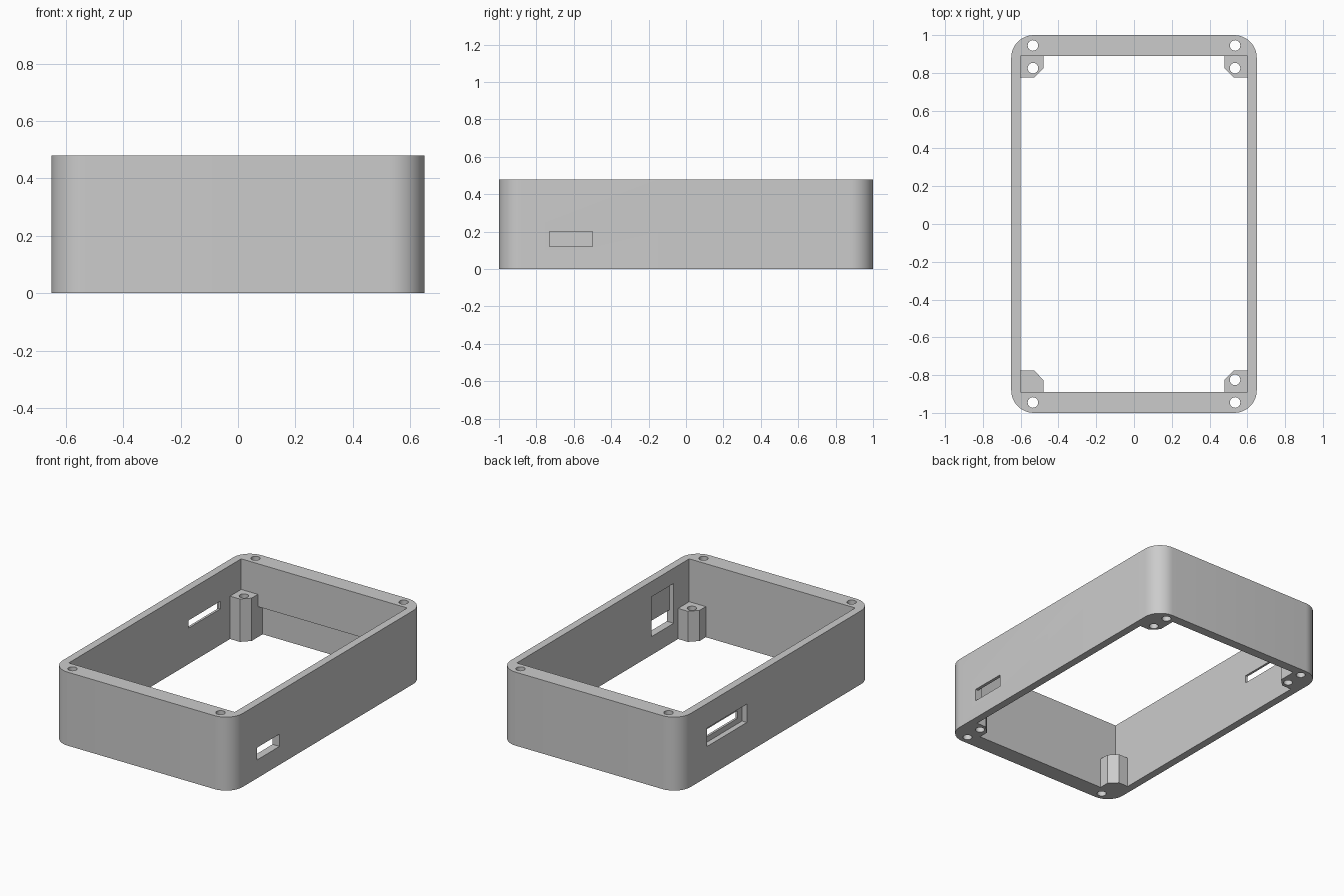
import bpy
import math

if "Cube" in bpy.data.objects:
    bpy.data.objects.remove(bpy.data.objects["Cube"], do_unlink=True)

HX, HY, HEIGHT = 0.65, 1.0, 0.48      # outer half sizes and height
IX, IY = 0.60, 0.89                   # inner half sizes
RADIUS, HOLE = 0.12, 0.028

grey = bpy.data.materials.new("light_grey")
grey.use_nodes = True
colour = (0.6, 0.6, 0.6, 1)
grey.diffuse_color = colour
grey.node_tree.nodes["Principled BSDF"].inputs["Base Color"].default_value = colour


def prism(name, outline, z0, z1):
    """Extrude a counter-clockwise outline from z0 to z1."""
    n = len(outline)
    verts = [(x, y, z) for z in (z0, z1) for x, y in outline]
    faces = [tuple(reversed(range(n))), tuple(range(n, 2 * n))]
    faces += [(i, (i + 1) % n, (i + 1) % n + n, i + n) for i in range(n)]
    mesh = bpy.data.meshes.new(name)
    mesh.from_pydata(verts, [], faces)
    mesh.materials.append(grey)
    obj = bpy.data.objects.new(name, mesh)
    bpy.context.scene.collection.objects.link(obj)
    return obj


def block(name, x, y, z):
    return prism(name, [(x[0], y[0]), (x[1], y[0]), (x[1], y[1]), (x[0], y[1])], *z)


def arc(cx, cy, r, start, sweep, steps):
    return [(cx + r * math.cos(start + sweep * i / steps),
             cy + r * math.sin(start + sweep * i / steps)) for i in range(steps + 1)]


def combine(tool, operation):
    """Apply a boolean to the case and discard the tool."""
    tool.hide_render = True
    mod = case.modifiers.new("shape", "BOOLEAN")
    mod.operation, mod.object, mod.solver = operation, tool, "EXACT"
    bpy.ops.object.modifier_apply(modifier=mod.name)
    bpy.data.objects.remove(tool, do_unlink=True)


# Rounded outer shell
outline = []
for k, (sx, sy) in enumerate([(1, 1), (-1, 1), (-1, -1), (1, -1)]):
    outline += arc(sx * (HX - RADIUS), sy * (HY - RADIUS), RADIUS,
                   k * math.pi / 2, math.pi / 2, 12)
case = prism("case_frame", outline, 0, HEIGHT)
bpy.ops.object.select_all(action="DESELECT")
bpy.context.view_layer.objects.active = case
case.select_set(True)

# Open middle
combine(block("cavity", (-IX, IX), (-IY, IY), (-0.1, HEIGHT + 0.1)), "DIFFERENCE")

# Chamfered corner posts, taller at the back
for sx in (-1, 1):
    for sy, top in ((-1, 0.20), (1, 0.28)):
        pts = [(0.62, 0.91), (0.48, 0.91), (0.48, 0.825), (0.53, 0.775), (0.62, 0.775)]
        pts = [(sx * x, sy * y) for x, y in pts]
        if sx * sy < 0:
            pts.reverse()
        combine(prism("post", pts, 0, top), "UNION")

# Relief low on the inside of the back wall
combine(block("back_relief", (-0.48, 0.48), (0.8, 0.94), (-0.1, 0.20)), "DIFFERENCE")

# Port on the left wall: inner pocket and through slot
combine(block("port_pocket", (0.55, 0.63), (-0.73, -0.5), (0.12, 0.38)), "DIFFERENCE")
combine(block("port_slot", (0.55, 0.7), (-0.73, -0.5), (0.12, 0.20)), "DIFFERENCE")

# Port on the right wall: outer recess and narrower slot
combine(block("slot_recess", (-0.7, -0.615), (0.30, 0.71), (0.20, 0.32)), "DIFFERENCE")
combine(block("slot_opening", (-0.7, -0.55), (0.345, 0.675), (0.235, 0.285)), "DIFFERENCE")

# Screw holes through the rim and posts; one post is solid
for sx in (-1, 1):
    for y in (-0.945, -0.825, 0.825, 0.945):
        if (sx, y) != (-1, -0.825):
            ring = arc(sx * 0.535, y, HOLE, 0, 2 * math.pi, 24)[:-1]
            combine(prism("screw_hole", ring, -0.1, HEIGHT + 0.1), "DIFFERENCE")

bpy.ops.object.shade_smooth_by_angle(angle=math.radians(30))
